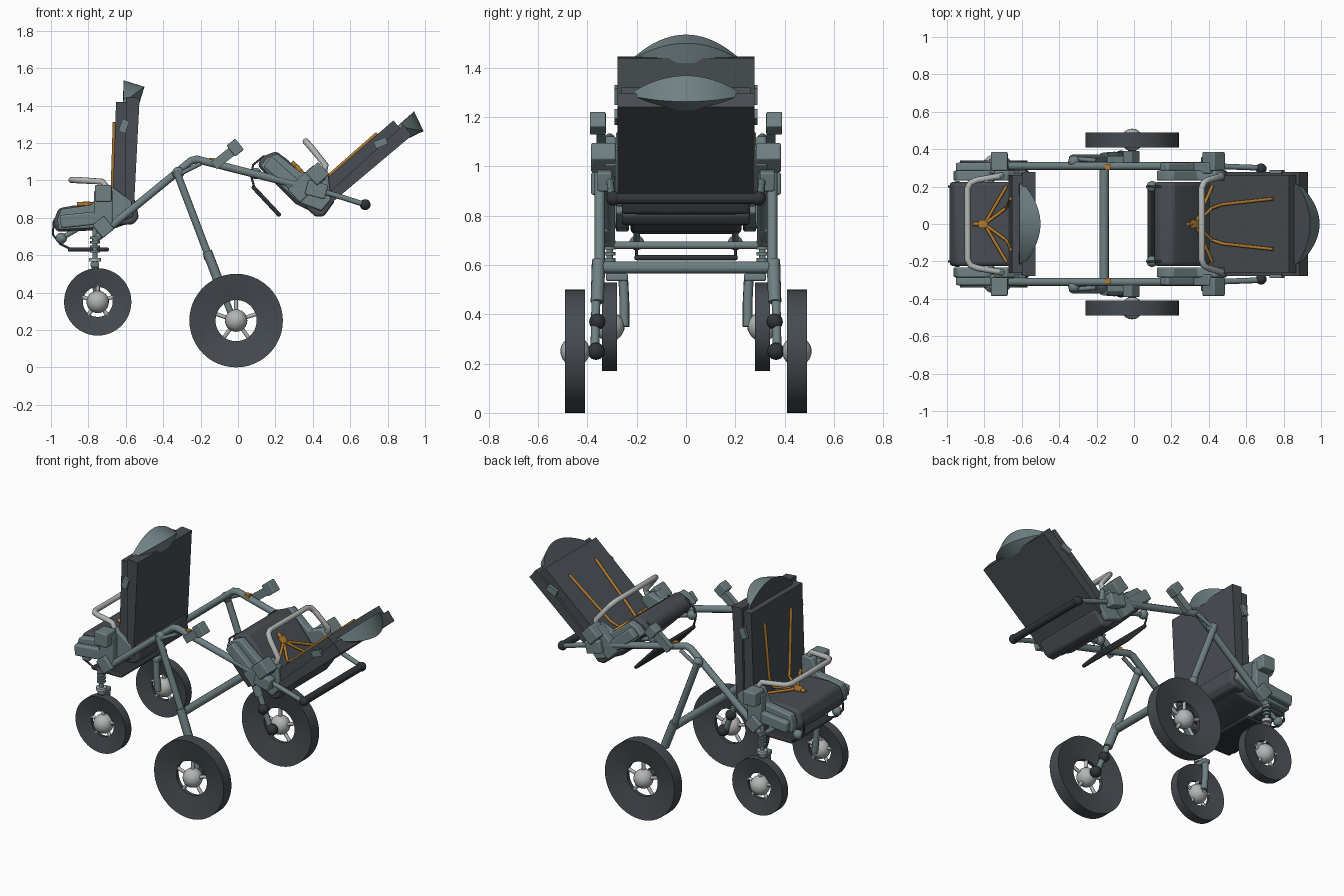
import bpy, bmesh, math
from mathutils import Matrix, Vector

cube = bpy.data.objects.get("Cube")
if cube:
    bpy.data.objects.remove(cube, do_unlink=True)


def material(name, rgb):
    m = bpy.data.materials.new(name)
    m.use_nodes = True
    m.diffuse_color = (*rgb, 1)
    m.node_tree.nodes["Principled BSDF"].inputs["Base Color"].default_value = (*rgb, 1)
    return m


FRAME = material("grey green metal", (0.16, 0.22, 0.23))
FABRIC = material("charcoal fabric", (0.065, 0.075, 0.085))
RUBBER = material("dark rubber", (0.06, 0.07, 0.08))
SILVER = material("light grey", (0.45, 0.46, 0.46))
ORANGE = material("orange strap", (0.45, 0.2, 0.03))
BLACK = material("black grip", (0.03, 0.035, 0.04))


def finish(name, bm, mat, smooth=True, bevel=0):
    bmesh.ops.recalc_face_normals(bm, faces=bm.faces)
    me = bpy.data.meshes.new(name)
    bm.to_mesh(me)
    bm.free()
    ob = bpy.data.objects.new(name, me)
    bpy.context.collection.objects.link(ob)
    me.materials.append(mat)
    if bevel:
        mod = ob.modifiers.new("soft edge", "BEVEL")
        mod.width, mod.segments = bevel, 3
    if smooth:
        bpy.ops.object.select_all(action="DESELECT")
        ob.select_set(True)
        bpy.context.view_layer.objects.active = ob
        bpy.ops.object.shade_smooth_by_angle(angle=math.radians(40))
    return ob


def plate(name, profile, y0, y1, mat, bevel=0):
    """Extrude an x-z outline from y0 to y1."""
    bm = bmesh.new()
    face = bm.faces.new([bm.verts.new((x, y0, z)) for x, z in profile])
    new = bmesh.ops.extrude_face_region(bm, geom=[face])["geom"]
    bmesh.ops.translate(bm, vec=(0, y1 - y0, 0),
                        verts=[v for v in new if isinstance(v, bmesh.types.BMVert)])
    return finish(name, bm, mat, bevel > 0, bevel)


def box(name, centre, size, mat, tilt=0, bevel=0):
    bm = bmesh.new()
    bmesh.ops.create_cube(bm, size=1, matrix=Matrix.Translation(centre)
                          @ Matrix.Rotation(math.radians(tilt), 4, "Y")
                          @ Matrix.Diagonal((*size, 1)))
    return finish(name, bm, mat, bevel > 0, bevel)


def ball(name, centre, r, mat):
    bm = bmesh.new()
    bmesh.ops.create_uvsphere(bm, u_segments=20, v_segments=12, radius=r,
                              matrix=Matrix.Translation(centre))
    return finish(name, bm, mat)


def tube(name, points, r, mat):
    """Sweep a round section along a path, as a mesh."""
    cu = bpy.data.curves.new(name, "CURVE")
    cu.dimensions, cu.bevel_depth, cu.bevel_resolution = "3D", r, 3
    cu.use_fill_caps = True
    sp = cu.splines.new("POLY")
    sp.points.add(len(points) - 1)
    for p, co in zip(sp.points, points):
        p.co = (*co, 1)
    tmp = bpy.data.objects.new("path", cu)
    me = bpy.data.meshes.new_from_object(tmp)
    bpy.data.objects.remove(tmp)
    bm = bmesh.new()
    bm.from_mesh(me)
    bpy.data.meshes.remove(me)
    return finish(name, bm, mat)


def wheel(name, centre, r, hole, half):
    """Dished tyre ring, ball hub and spokes."""
    bm = bmesh.new()
    profile = [(r, half), (hole, 0.3 * half), (hole, -0.3 * half), (r, -half)]
    verts = [bm.verts.new((a, b, 0)) for a, b in profile]
    edges = [bm.edges.new((verts[i], verts[i - 1])) for i in range(4)]
    bmesh.ops.spin(bm, geom=verts + edges, cent=(0, 0, 0), axis=(0, 1, 0),
                   angle=math.tau, steps=48)
    bmesh.ops.remove_doubles(bm, verts=bm.verts, dist=0.0001)
    bmesh.ops.translate(bm, vec=centre, verts=bm.verts)
    finish(name + "_tyre", bm, RUBBER)
    ball(name + "_hub", centre, 0.06, SILVER)
    for i in range(5):
        a = math.tau * (i + 0.25) / 5
        tip = Vector(centre) + Vector((math.cos(a), 0, math.sin(a))) * (hole + 0.01)
        tube(name + "_spoke", [centre, tip], 0.011, SILVER)


def hood(name):
    """Folded canopy: a crescent section swept across the seat top."""
    bm = bmesh.new()
    rows, n = [], 20
    for i in range(n + 1):
        t = 2 * i / n - 1
        s = 1 - t * t
        sec = [(-0.615, 1.42), (-0.612, 1.44 + 0.095 * s),
               (-0.59 + 0.09 * s, 1.435 + 0.065 * s), (-0.595 + 0.07 * s, 1.42)]
        rows.append([bm.verts.new((x, 0.215 * t, z)) for x, z in sec])
    for a, b in zip(rows, rows[1:]):
        for k in range(4):
            bm.faces.new((a[k], a[k - 1], b[k - 1], b[k]))
    bm.faces.new(rows[0])
    bm.faces.new(rows[-1])
    ob = finish(name, bm, FRAME)
    ob.data.materials.append(FABRIC)
    for p in ob.data.polygons:
        p.material_index = int(p.normal.x < -0.9)
    return ob


def seat(tag, matrix):
    parts = []

    def add(ob):
        parts.append(ob)

    # cushion, backrest and canopy
    add(plate(tag + "_seat_cushion", [(-0.99, 0.77), (-0.96, 0.85), (-0.88, 0.865), (-0.6, 0.85),
        (-0.56, 0.78), (-0.68, 0.735), (-0.97, 0.725)], -0.225, 0.225, FABRIC, 0.02))
    add(plate(tag + "_back_pad", [(-0.672, 0.84), (-0.652, 1.42), (-0.59, 1.42), (-0.6, 0.84)],
              -0.262, 0.262, FABRIC))
    add(plate(tag + "_back_shell", [(-0.605, 0.86), (-0.598, 1.446), (-0.526, 1.44), (-0.556, 0.86)],
              -0.278, 0.278, FABRIC))
    add(plate(tag + "_back_lower", [(-0.64, 0.9), (-0.55, 0.9), (-0.53, 0.8), (-0.56, 0.765),
              (-0.64, 0.76)], -0.26, 0.26, FABRIC, 0.015))
    add(hood(tag + "_canopy"))
    for s in (-1, 1):
        # side plates, hinge blocks and clips
        add(plate(tag + "_side_plate", [(-0.965, 0.79), (-0.945, 0.845), (-0.78, 0.87), (-0.74, 0.96),
            (-0.68, 0.97), (-0.57, 0.89), (-0.56, 0.81), (-0.68, 0.75), (-0.96, 0.735)],
            s * 0.232, s * 0.285, FRAME, 0.008))
        add(box(tag + "_hinge_block", (-0.72, s * 0.335, 0.93), (0.09, 0.1, 0.09), FRAME, 0, 0.008))
        add(box(tag + "_hinge_arm", (-0.72, s * 0.3, 0.85), (0.1, 0.06, 0.19), FRAME, 0, 0.008))
        add(box(tag + "_side_arm", (-0.84, s * 0.305, 0.79), (0.22, 0.045, 0.07), FRAME, -6, 0.01))
        add(box(tag + "_back_clip", (-0.61, s * 0.28, 1.29), (0.04, 0.02, 0.07), FRAME, 20))
        # harness
        add(tube(tag + "_shoulder_strap", [(-0.80, 0, 0.872), (-0.685, s * 0.085, 0.885),
            (-0.672, s * 0.105, 0.95), (-0.661, s * 0.135, 1.31)], 0.009, ORANGE))
        add(tube(tag + "_waist_strap", [(-0.80, 0, 0.872), (-0.68, s * 0.205, 0.885)], 0.009, ORANGE))
        # footrest hanger
        add(tube(tag + "_footrest_wire", [(-0.95, s * 0.2, 0.83), (-0.985, s * 0.2, 0.78),
            (-0.99, s * 0.2, 0.71), (-0.95, s * 0.2, 0.66), (-0.9, s * 0.2, 0.635)], 0.006, BLACK))
        add(ball(tag + "_footrest_joint", (-0.945, s * 0.2, 0.69), 0.03, FRAME))
        add(tube(tag + "_footrest_link", [(-0.945, s * 0.2, 0.69), (-0.84, s * 0.2, 0.75)], 0.014, FRAME))
    add(tube(tag + "_crotch_strap", [(-0.86, 0, 0.872), (-0.78, 0, 0.872)], 0.012, ORANGE))
    add(box(tag + "_buckle", (-0.81, 0, 0.875), (0.045, 0.045, 0.022), ORANGE, 0, 0.005))
    add(box(tag + "_footrest", (-0.80, 0, 0.63), (0.22, 0.42, 0.022), BLACK, 0, 0.01))
    # bumper bar
    half = [(-0.71, 0.262, 0.9), (-0.708, 0.26, 0.97), (-0.725, 0.255, 0.993),
            (-0.84, 0.235, 1.0), (-0.875, 0.22, 1.002), (-0.89, 0.19, 1.002)]
    bar = half + [(x, -y, z) for x, y, z in reversed(half)]
    add(tube(tag + "_bumper_bar", bar, 0.017, SILVER))
    for ob in parts:
        ob.matrix_world = matrix


# second seat is the first swung back about its hinge
hinge, target = Vector((-0.70, 0, 0.90)), Vector((0.417, 0, 1.0))
seat("front", Matrix.Identity(4))
seat("rear", Matrix.Translation(target) @ Matrix.Rotation(math.radians(47), 4, "Y")
     @ Matrix.Translation(-hinge))

for s in (-1, 1):
    # side frame
    y = s * 0.31
    tube("main_rail", [(-0.77, y, 0.68), (-0.25, y, 1.105), (-0.22, y, 1.112), (0.46, y, 0.94)], 0.022, FRAME)
    tube("handle_tube", [(0.42, y, 0.952), (0.68, s * 0.3, 0.87)], 0.015, FRAME)
    ball("handle_end", (0.68, s * 0.295, 0.87), 0.029, BLACK)
    ball("rail_joint", (-0.32, s * 0.335, 1.04), 0.032, FRAME)
    tube("rear_leg", [(-0.33, s * 0.35, 1.05), (-0.14, s * 0.35, 0.55)], 0.021, FRAME)
    tube("rear_leg_sleeve", [(-0.165, s * 0.355, 0.62), (-0.1, s * 0.36, 0.45)], 0.027, FRAME)
    tube("rear_fork", [(-0.11, s * 0.365, 0.48), (-0.02, s * 0.37, 0.24)], 0.018, FRAME)
    tube("rear_axle", [(-0.01, s * 0.35, 0.25), (-0.01, s * 0.45, 0.25)], 0.015, SILVER)
    ball("brake_joint", (-0.07, s * 0.36, 0.37), 0.033, BLACK)
    ball("axle_cap", (-0.01, s * 0.365, 0.25), 0.035, BLACK)
    tube("fold_link", [(-0.32, s * 0.35, 1.03), (-0.2, s * 0.34, 1.09)], 0.012, FRAME)
    # spare seat mount and seat mounts
    box("mount_strut", (-0.07, s * 0.345, 1.125), (0.15, 0.035, 0.05), FRAME, -38)
    box("mount_head", (-0.015, s * 0.358, 1.175), (0.06, 0.065, 0.075), FRAME, -38, 0.006)
    box("release_button", (-0.14, s * 0.305, 1.105), (0.03, 0.03, 0.03), ORANGE)
    box("rear_seat_mount", (0.42, s * 0.33, 0.95), (0.11, 0.06, 0.08), FRAME, 15, 0.008)
    box("front_seat_mount", (-0.72, s * 0.325, 0.75), (0.08, 0.05, 0.09), FRAME, -39, 0.008)
    # front suspension and fork
    x = -0.765
    tube("front_post", [(x, y, 0.75), (x, y, 0.54)], 0.014, FRAME)
    for k in range(4):
        tube("spring_coil", [(x, y, 0.615 + 0.024 * k), (x, y, 0.628 + 0.024 * k)], 0.026, FRAME)
    tube("spring_seat", [(x, y, 0.565), (x, y, 0.585)], 0.032, SILVER)
    box("fork_crown", (x, s * 0.28, 0.55), (0.045, 0.09, 0.03), FRAME, 0, 0.008)
    tube("front_fork", [(x, s * 0.255, 0.55), (-0.76, s * 0.25, 0.45), (-0.75, s * 0.25, 0.35)], 0.02, FRAME)
    tube("front_axle", [(-0.75, s * 0.25, 0.35), (-0.75, s * 0.32, 0.35)], 0.014, SILVER)
    # wheels
    wheel("front_wheel", (-0.75, s * 0.31, 0.35), 0.18, 0.08, 0.03)
    wheel("rear_wheel", (-0.01, s * 0.45, 0.25), 0.25, 0.11, 0.04)

# cross bars and push handle
tube("rear_cross_bar", [(-0.16, -0.35, 0.59), (-0.16, 0.35, 0.59)], 0.025, FRAME)
tube("front_cross_bar", [(-0.765, -0.31, 0.68), (-0.765, 0.31, 0.68)], 0.016, FRAME)
tube("push_handle", [(0.68, -0.3, 0.87), (0.68, 0.3, 0.87)], 0.024, BLACK)
